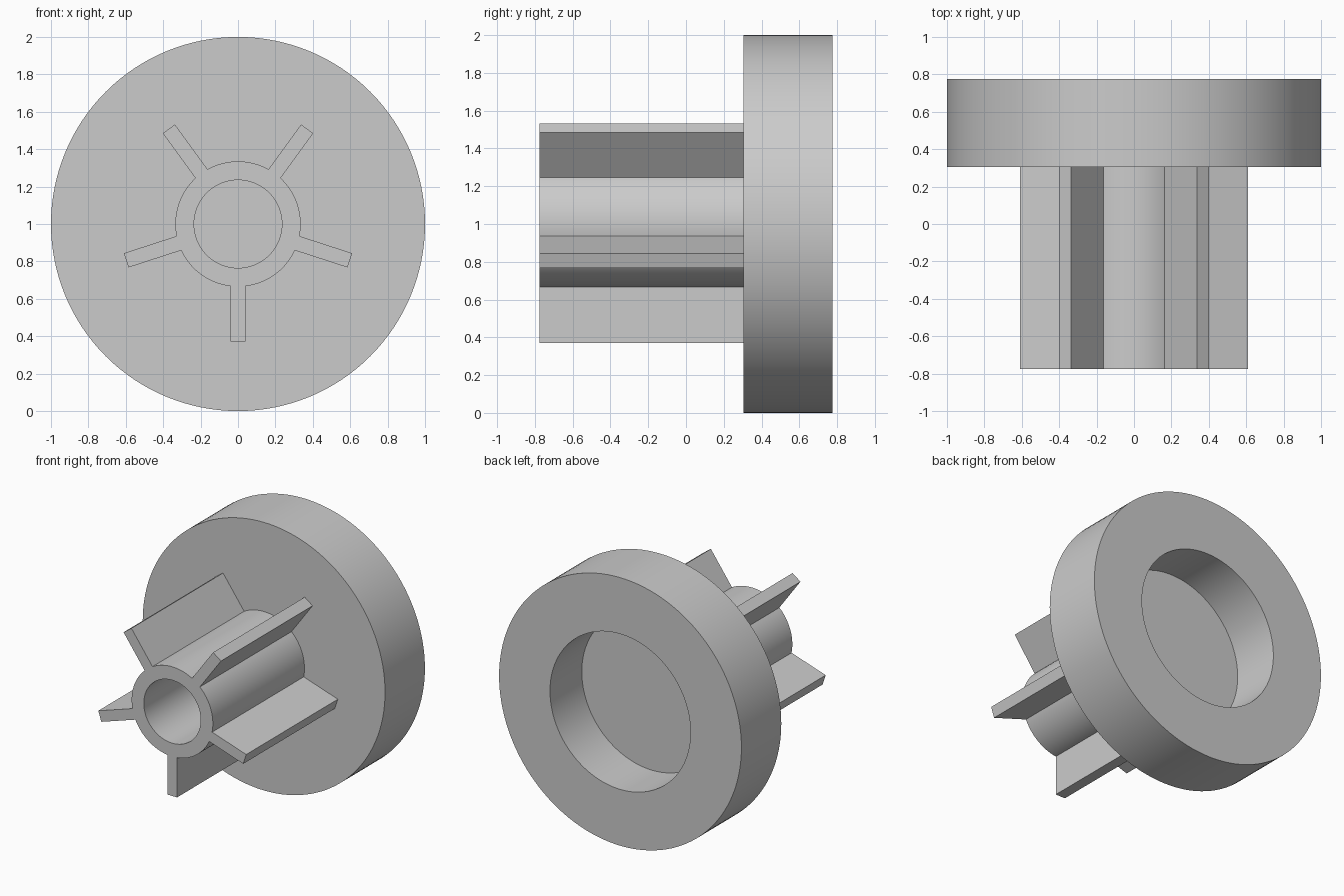
import bpy, bmesh
from math import sin, cos, asin, pi, radians
from mathutils import Vector

if "Cube" in bpy.data.objects:
    bpy.data.objects.remove(bpy.data.objects["Cube"])

AXIS_Z = 1.0
FRONT, SHOULDER, BACK = -0.775, 0.305, 0.775
BORE_R, HUB_R, FIN_R, FIN_W = 0.235, 0.335, 0.63, 0.08
RECESS_R, RECESS_FLOOR = 0.58, 0.40

grey = bpy.data.materials.new("plain grey")
grey.use_nodes = True
COLOUR = (0.6, 0.6, 0.6, 1)
grey.diffuse_color = COLOUR
grey.node_tree.nodes["Principled BSDF"].inputs["Base Color"].default_value = COLOUR


def finish(bm, name):
    bmesh.ops.recalc_face_normals(bm, faces=bm.faces)
    mesh = bpy.data.meshes.new(name)
    bm.to_mesh(mesh)
    bm.free()
    obj = bpy.data.objects.new(name, mesh)
    bpy.context.collection.objects.link(obj)
    mesh.materials.append(grey)
    bpy.ops.object.select_all(action="DESELECT")
    obj.select_set(True)
    bpy.context.view_layer.objects.active = obj
    bpy.ops.object.shade_smooth_by_angle(angle=radians(30))
    return obj


def ring_point(radius, angle, y):
    return Vector((radius * cos(angle), y, AXIS_Z + radius * sin(angle)))


def add_loop(bm, points):
    verts = [bm.verts.new(p) for p in points]
    return [bm.edges.new((a, b)) for a, b in zip(verts, verts[1:] + verts[:1])]


# Disc with a round recess in its back, turned from a half profile
bm = bmesh.new()
profile = [(0, SHOULDER), (1, SHOULDER), (1, BACK),
           (RECESS_R, BACK), (RECESS_R, RECESS_FLOOR), (0, RECESS_FLOOR)]
verts = [bm.verts.new((r, y, AXIS_Z)) for r, y in profile]
edges = [bm.edges.new(pair) for pair in zip(verts, verts[1:])]
bmesh.ops.spin(bm, geom=verts + edges, cent=(0, 0, AXIS_Z), axis=(0, 1, 0),
               angle=2 * pi, steps=128, use_merge=True)
bmesh.ops.remove_doubles(bm, verts=bm.verts, dist=1e-5)
finish(bm, "recessed_disc")

# Tubular hub with five radial fins, extruded from one cross-section
bm = bmesh.new()
outline = []
inner_half, outer_half = asin(FIN_W / 2 / HUB_R), asin(FIN_W / 2 / FIN_R)
for i in range(5):
    fin = -pi / 2 + i * 2 * pi / 5
    outline += [ring_point(FIN_R, fin - outer_half, FRONT),
                ring_point(FIN_R, fin + outer_half, FRONT)]
    start, sweep, steps = fin + inner_half, 2 * pi / 5 - 2 * inner_half, 20
    outline += [ring_point(HUB_R, start + sweep * k / steps, FRONT)
                for k in range(steps + 1)]
bore = [ring_point(BORE_R, 2 * pi * k / 96, FRONT) for k in range(96)]
section = add_loop(bm, outline) + add_loop(bm, bore)
bmesh.ops.triangle_fill(bm, edges=section, use_beauty=True, normal=(0, -1, 0))
extruded = bmesh.ops.extrude_face_region(bm, geom=bm.faces[:])["geom"]
# The rear end sinks slightly into the disc
bmesh.ops.translate(bm, vec=(0, SHOULDER + 0.02 - FRONT, 0),
                    verts=[v for v in extruded if isinstance(v, bmesh.types.BMVert)])
finish(bm, "finned_hub")
